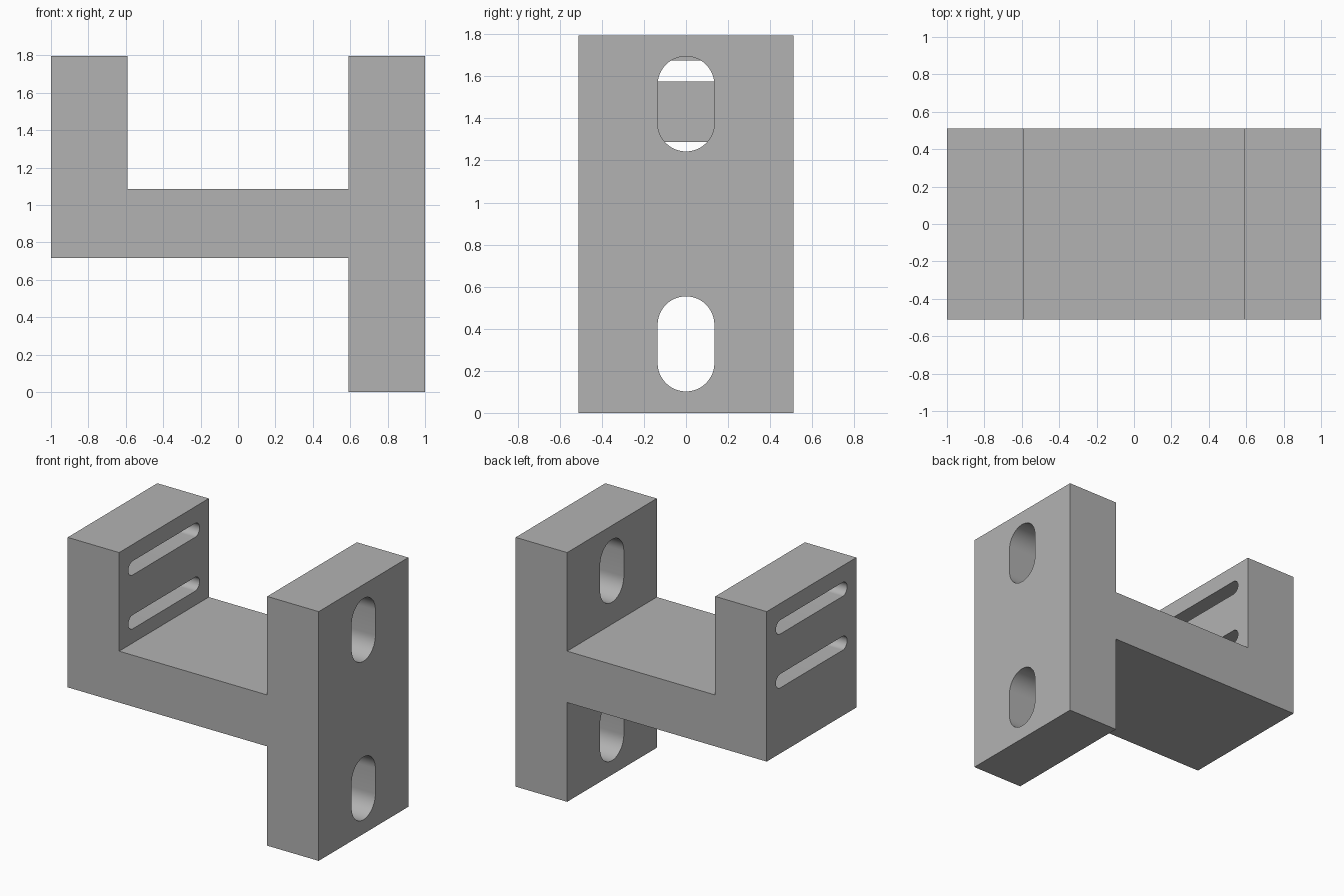
import bpy
import bmesh
from math import sin, cos, pi, radians
from mathutils import Vector

if "Cube" in bpy.data.objects:
    bpy.data.objects.remove(bpy.data.objects["Cube"])

grey = bpy.data.materials.new("light_grey")
grey.use_nodes = True
colour = (0.448, 0.448, 0.448, 1)
grey.diffuse_color = colour
grey.node_tree.nodes["Principled BSDF"].inputs["Base Color"].default_value = colour


def prism(name, points, direction):
    """Extrude a closed outline of 3D points along a vector."""
    bm = bmesh.new()
    face = bm.faces.new([bm.verts.new(p) for p in points])
    result = bmesh.ops.extrude_face_region(bm, geom=[face])
    moved = [v for v in result["geom"] if isinstance(v, bmesh.types.BMVert)]
    bmesh.ops.translate(bm, verts=moved, vec=direction)
    bmesh.ops.recalc_face_normals(bm, faces=bm.faces)
    mesh = bpy.data.meshes.new(name)
    bm.to_mesh(mesh)
    bm.free()
    mesh.materials.append(grey)
    obj = bpy.data.objects.new(name, mesh)
    bpy.context.collection.objects.link(obj)
    return obj


def slot_cutter(name, x, z, half_y, half_z, segments=24):
    """Rounded slot running through a plate along x."""
    r = min(half_y, half_z)
    offset = Vector((0, half_y - r, half_z - r))
    start = pi if half_z > half_y else pi / 2
    points = []
    for end in (-1, 1):
        for i in range(segments + 1):
            a = start + pi * i / segments
            points.append(Vector((x - 0.3, r * cos(a), z + r * sin(a))) + end * offset)
        start += pi
    cutter = prism(name, points, Vector((0.6, 0, 0)))
    cutter.hide_render = True
    return cutter


# Bracket body: shelf, short upright on the right, tall upright on the left
DEPTH = 1.02
TOP, SHELF_TOP, SHELF_BOTTOM = 1.795, 1.085, 0.715
INNER = 0.59
profile = [(-1, SHELF_BOTTOM), (INNER, SHELF_BOTTOM), (INNER, 0), (1, 0),
           (1, TOP), (INNER, TOP), (INNER, SHELF_TOP), (-INNER, SHELF_TOP),
           (-INNER, TOP), (-1, TOP)]
body = prism("bracket_body", [(x, -DEPTH / 2, z) for x, z in profile], Vector((0, DEPTH, 0)))

# Upright slots in the tall plate, level slots in the short plate
plate_x = (1 + INNER) / 2
cutters = [slot_cutter("tall_plate_slot", plate_x, z, 0.135, 0.226) for z in (0.328, 1.469)]
cutters += [slot_cutter("short_plate_slot", -plate_x, z, 0.405, 0.05) for z in (1.237, 1.625)]

bpy.ops.object.select_all(action="DESELECT")
bpy.context.view_layer.objects.active = body
body.select_set(True)
for cutter in cutters:
    mod = body.modifiers.new("slot", "BOOLEAN")
    mod.operation = "DIFFERENCE"
    mod.solver = "EXACT"
    mod.object = cutter
    bpy.ops.object.modifier_apply(modifier=mod.name)
    bpy.data.objects.remove(cutter)

bpy.ops.object.shade_smooth_by_angle(angle=radians(30))
